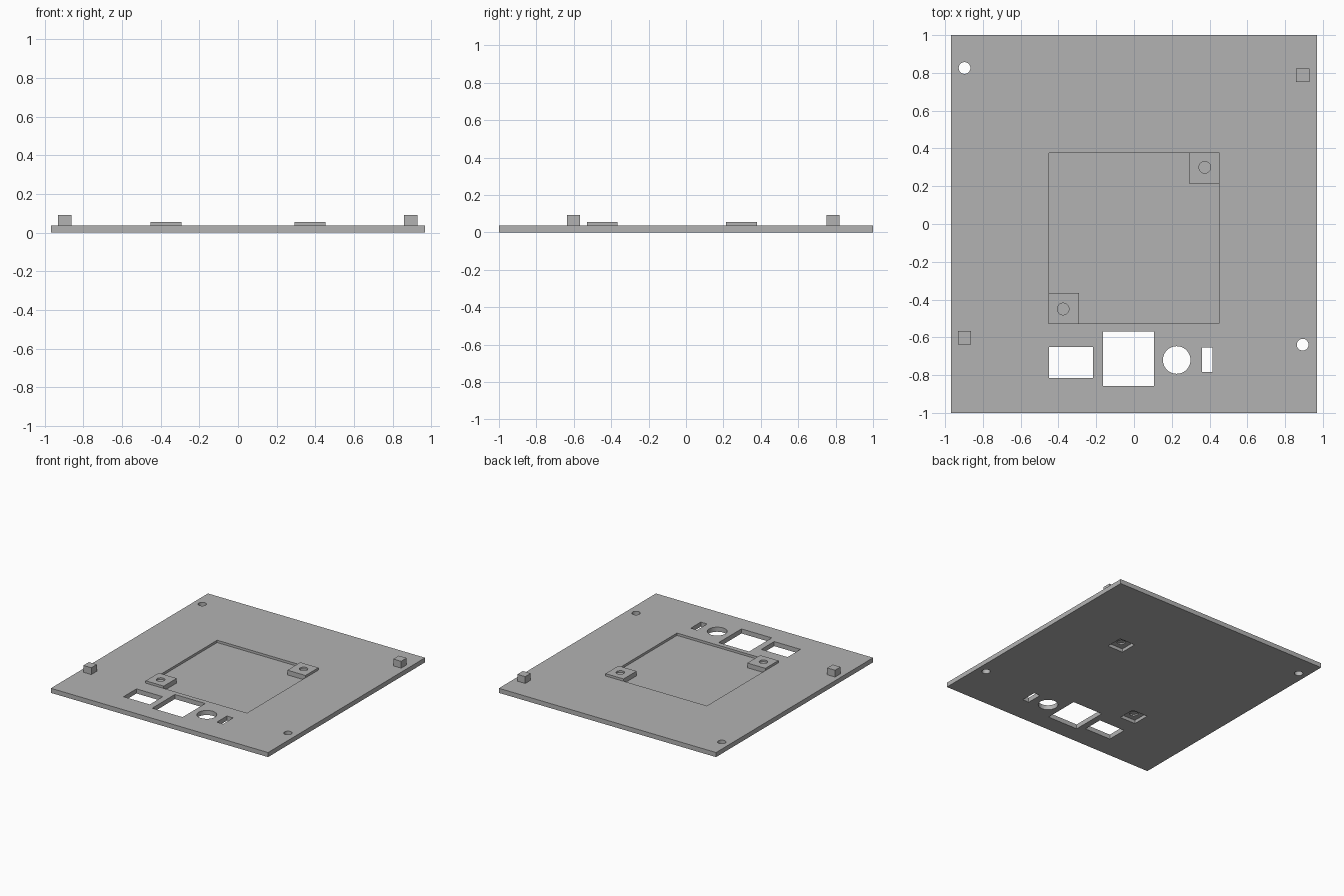
import bpy, bmesh
from mathutils import Matrix

cube = bpy.data.objects.get("Cube")
if cube:
    bpy.data.objects.remove(cube, do_unlink=True)

grey = bpy.data.materials.new("plain grey")
grey.use_nodes = True
grey.diffuse_color = (0.45, 0.45, 0.45, 1)
grey.node_tree.nodes["Principled BSDF"].inputs["Base Color"].default_value = (0.45, 0.45, 0.45, 1)


def box(bm, x0, x1, y0, y1, z0, z1):
    size = Matrix.Diagonal((x1 - x0, y1 - y0, z1 - z0, 1))
    place = Matrix.Translation(((x0 + x1) / 2, (y0 + y1) / 2, (z0 + z1) / 2))
    bmesh.ops.create_cube(bm, size=1, matrix=place @ size)


def drum(bm, x, y, r, z0, z1):
    bmesh.ops.create_cone(bm, cap_ends=True, segments=40, radius1=r, radius2=r,
                          depth=z1 - z0, matrix=Matrix.Translation((x, y, (z0 + z1) / 2)))


def make(name, fill):
    bm = bmesh.new()
    fill(bm)
    mesh = bpy.data.meshes.new(name)
    bm.to_mesh(mesh)
    bm.free()
    mesh.materials.append(grey)
    obj = bpy.data.objects.new(name, mesh)
    bpy.context.collection.objects.link(obj)
    return obj


def combine(target, tool, operation):
    mod = target.modifiers.new(tool.name, "BOOLEAN")
    mod.object, mod.operation, mod.solver = tool, operation, "EXACT"
    bpy.ops.object.select_all(action="DESELECT")
    bpy.context.view_layer.objects.active = target
    target.select_set(True)
    bpy.ops.object.modifier_apply(modifier=mod.name)
    bpy.data.objects.remove(tool, do_unlink=True)


TOP, PAD_TOP = 0.037, 0.056
screws = [(0.375, 0.3), (-0.375, -0.45)]

# Plate with a shallow square pocket
plate = make("base_plate", lambda bm: box(bm, -0.968, 0.968, -1, 1, 0, TOP))
combine(plate, make("pocket", lambda bm: box(bm, -0.45, 0.45, -0.528, 0.377, 0.018, 0.1)), "DIFFERENCE")


# Raised screw pads in two pocket corners, and locating pegs
def raised(bm):
    box(bm, 0.291, 0.452, 0.214, 0.379, 0.01, PAD_TOP)
    box(bm, -0.452, -0.291, -0.53, -0.365, 0.01, PAD_TOP)
    for x, y in [(0.893, 0.787), (-0.897, -0.602)]:
        box(bm, x - 0.035, x + 0.035, y - 0.035, y + 0.035, 0.01, 0.092)


combine(plate, make("pads_and_pegs", raised), "UNION")


# Window openings and mounting holes through the plate
def openings(bm):
    box(bm, -0.45, -0.216, -0.815, -0.65, -0.1, 0.2)
    box(bm, -0.165, 0.106, -0.857, -0.568, -0.1, 0.2)
    box(bm, 0.36, 0.416, -0.783, -0.655, -0.1, 0.2)
    drum(bm, 0.226, -0.72, 0.073, -0.1, 0.2)
    drum(bm, -0.897, 0.826, 0.031, -0.1, 0.2)
    drum(bm, 0.893, -0.639, 0.031, -0.1, 0.2)
    for x, y in screws:
        drum(bm, x, y, 0.031, 0.042, 0.2)


combine(plate, make("openings", openings), "DIFFERENCE")


# Square nut recesses underneath, each with a blind screw hole
def nut_recesses(bm):
    for x, y in screws:
        box(bm, x - 0.07, x + 0.07, y - 0.07, y + 0.07, -0.1, 0.027)


def nut_holes(bm):
    for x, y in screws:
        drum(bm, x, y, 0.031, 0.01, 0.038)


combine(plate, make("nut_recesses", nut_recesses), "DIFFERENCE")
combine(plate, make("nut_holes", nut_holes), "DIFFERENCE")

# Flat faces with smooth hole walls
plate.select_set(True)
bpy.ops.object.shade_smooth_by_angle(angle=0.6)
